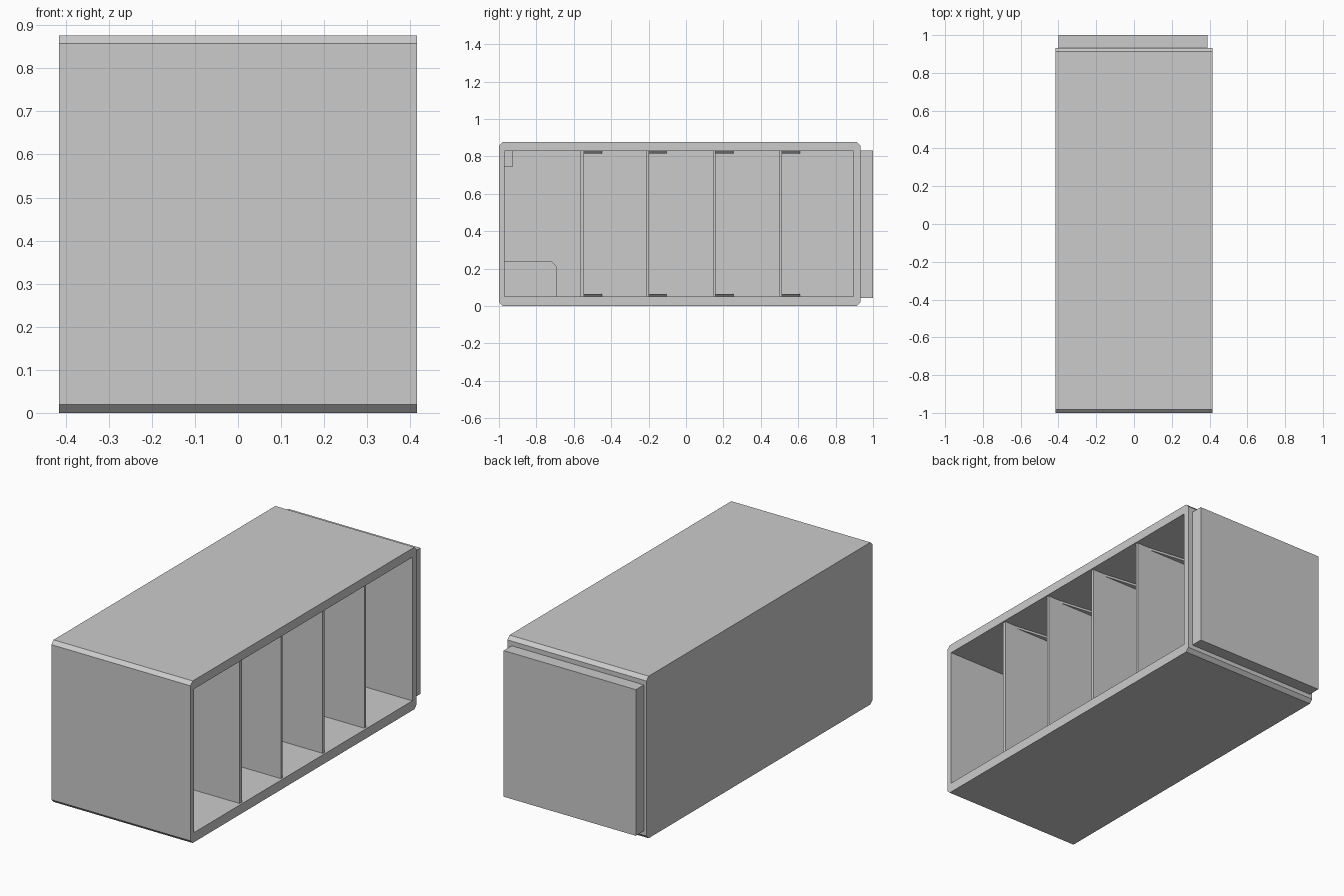
import bpy, bmesh

cube = bpy.data.objects.get("Cube")
if cube:
    bpy.data.objects.remove(cube, do_unlink=True)

grey = bpy.data.materials.new("light_grey")
grey.use_nodes = True
COLOR = (0.6, 0.6, 0.6, 1)
grey.diffuse_color = COLOR
grey.node_tree.nodes["Principled BSDF"].inputs["Base Color"].default_value = COLOR

HALF = 0.416                      # half width of the case
INNER_X = -0.39                   # inside of the closed side
FRONT, BACK = -0.97, 0.895        # inner walls
FLOOR, CEILING = 0.052, 0.828


def finish(bm, name):
    bmesh.ops.recalc_face_normals(bm, faces=bm.faces)
    mesh = bpy.data.meshes.new(name)
    bm.to_mesh(mesh)
    bm.free()
    mesh.materials.append(grey)
    obj = bpy.data.objects.new(name, mesh)
    bpy.context.collection.objects.link(obj)
    return obj


def block(bm, x0, x1, y0, y1, z0, z1):
    verts = bmesh.ops.create_cube(bm, size=1)["verts"]
    for v in verts:
        v.co.x = x1 if v.co.x > 0 else x0
        v.co.y = y1 if v.co.y > 0 else y0
        v.co.z = z1 if v.co.z > 0 else z0
    return verts


def box(name, *bounds):
    bm = bmesh.new()
    block(bm, *bounds)
    return finish(bm, name)


def prism(name, outline, offset):
    """Extrude a flat outline along an offset vector."""
    bm = bmesh.new()
    face = bm.faces.new([bm.verts.new(p) for p in outline])
    new = bmesh.ops.extrude_face_region(bm, geom=[face])["geom"]
    moved = [g for g in new if isinstance(g, bmesh.types.BMVert)]
    bmesh.ops.translate(bm, verts=moved, vec=offset)
    return finish(bm, name)


# Case: a chamfered block hollowed out from its open side
bm = bmesh.new()
block(bm, -HALF, HALF, -1, 0.932, 0, 0.876)
long_edges = [e for e in bm.edges
              if abs(e.verts[0].co.x - e.verts[1].co.x) > HALF]
opening = max(bm.faces, key=lambda f: f.calc_center_median().x)
bmesh.ops.inset_individual(bm, faces=[opening], thickness=0.03)
for v in opening.verts:
    v.co.y = BACK if v.co.y > 0 else FRONT
    v.co.z = CEILING if v.co.z > 0.4 else FLOOR
pocket = bmesh.ops.extrude_discrete_faces(bm, faces=[opening])["faces"][0]
bmesh.ops.translate(bm, verts=pocket.verts, vec=(INNER_X - HALF, 0, 0))
bmesh.ops.remove_doubles(bm, verts=bm.verts, dist=1e-5)
bmesh.ops.bevel(bm, geom=long_edges, offset=0.019, segments=1, affect='EDGES')
finish(bm, "case")

# Raised panel on the back
box("back_panel", -0.4, 0.39, 0.93, 1, 0.042, 0.832)

# Dividers, each with a tapered rib along the ceiling and the floor
for i, y in enumerate((-0.565, -0.213, 0.144, 0.5)):
    thick = 0.02 if i == 0 else 0.014
    box(f"divider_{i + 1}", INNER_X, HALF - 0.01, y, y + thick, FLOOR, CEILING)
    y1 = y + thick
    for label, z in (("upper", CEILING - 0.012), ("lower", FLOOR)):
        outline = [(0.33, y1, z), (INNER_X, y1, z), (INNER_X, y1 + 0.095, z)]
        prism(f"{label}_rib_{i + 1}", outline, (0, 0, 0.012))

# Small boxes at the front, set deep against the closed side
outline = [(INNER_X, y, z) for y, z in
           ((FRONT, FLOOR), (-0.69, FLOOR), (-0.69, 0.21), (-0.72, 0.24), (FRONT, 0.24))]
prism("lower_front_box", outline, (0.39, 0, 0))
box("upper_front_box", INNER_X, 0.06, FRONT, -0.925, 0.745, CEILING)
